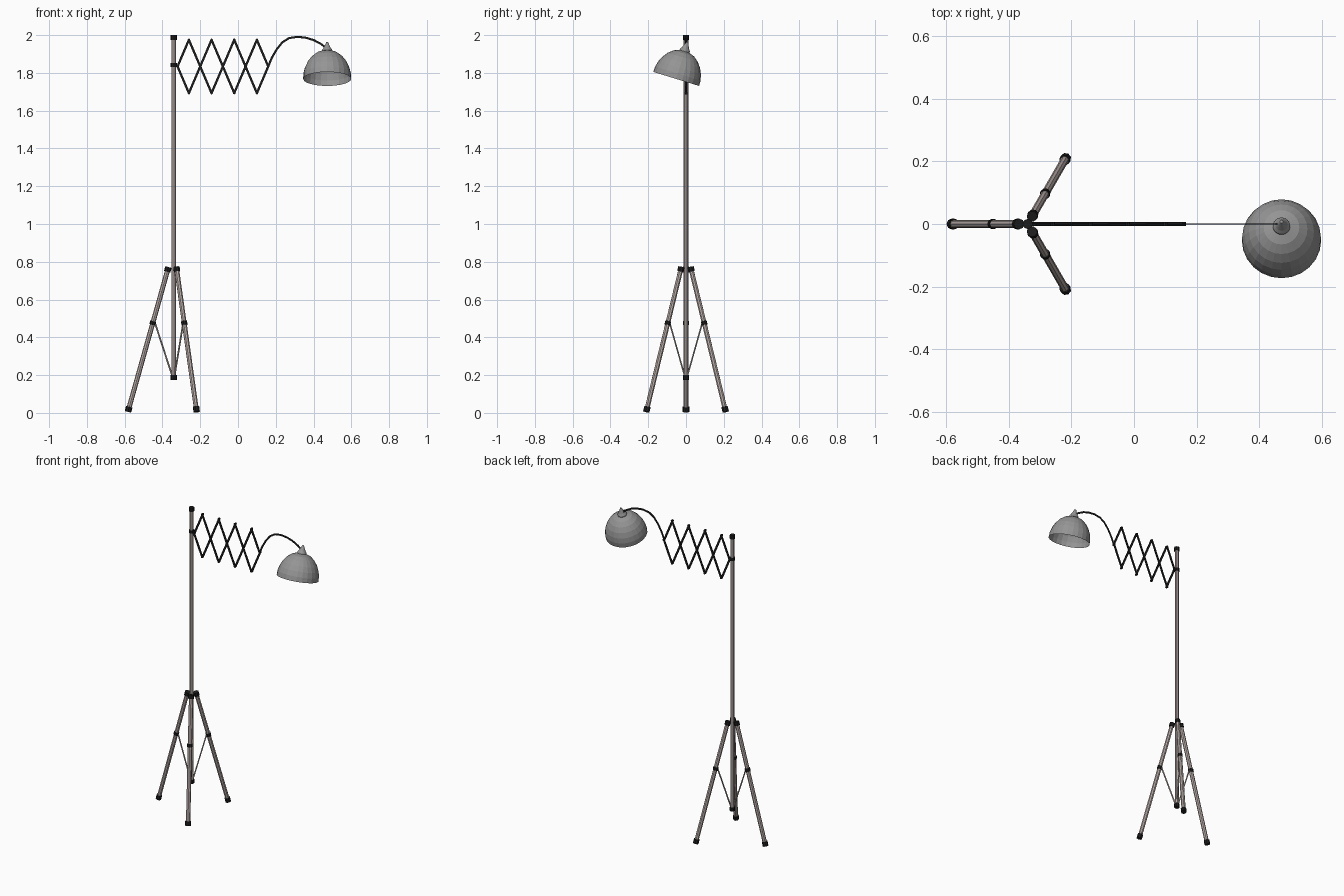
import bpy, bmesh
from math import sin, cos, radians, pi
from mathutils import Vector, Matrix

if "Cube" in bpy.data.objects:
    bpy.data.objects.remove(bpy.data.objects["Cube"])


def material(name, c):
    m = bpy.data.materials.new(name)
    m.diffuse_color = (*c, 1)
    m.use_nodes = True
    m.node_tree.nodes["Principled BSDF"].inputs["Base Color"].default_value = m.diffuse_color
    return m


METAL = material("warm_metal", (0.50, 0.43, 0.41))
BLACK = material("black", (0.012, 0.012, 0.012))
GREY = material("shade_grey", (0.30, 0.30, 0.30))


def finish(name, bm, mat):
    me = bpy.data.meshes.new(name)
    bm.to_mesh(me)
    bm.free()
    ob = bpy.data.objects.new(name, me)
    bpy.context.collection.objects.link(ob)
    me.materials.append(mat)
    return ob


def rod(name, a, b, r, mat, sides=8):
    """Cylinder between two points."""
    a, b = Vector(a), Vector(b)
    d = b - a
    m = Matrix.Translation((a + b) / 2) @ d.to_track_quat('Z', 'Y').to_matrix().to_4x4()
    bm = bmesh.new()
    bmesh.ops.create_cone(bm, cap_ends=True, segments=sides, radius1=r, radius2=r,
                          depth=d.length, matrix=m)
    return finish(name, bm, mat)


def strip(name, pts, y, width, thick, mat):
    """Flat strip following x-z points, with its thickness along y."""
    bm = bmesh.new()
    rings = []
    for i, p in enumerate(pts):
        p0, p1 = pts[max(i - 1, 0)], pts[min(i + 1, len(pts) - 1)]
        t = (Vector(p1) - Vector(p0)).normalized()
        n = Vector((-t.y, t.x)) * width / 2
        rings.append([bm.verts.new((p[0] + s * n.x, y + q * thick / 2, p[1] + s * n.y))
                      for s, q in ((1, 1), (1, -1), (-1, -1), (-1, 1))])
    for r0, r1 in zip(rings, rings[1:]):
        for k in range(4):
            bm.faces.new((r0[k], r0[(k + 1) % 4], r1[(k + 1) % 4], r1[k]))
    bm.faces.new(rings[0])
    bm.faces.new(rings[-1][::-1])
    bmesh.ops.recalc_face_normals(bm, faces=bm.faces[:])
    return finish(name, bm, mat)


PX = -0.34

# Pole and its black collars
rod("pole", (PX, 0, 0.18), (PX, 0, 1.99), 0.0125, METAL)
for label, z0, z1 in (("bottom", 0.175, 0.20), ("arm", 1.832, 1.852), ("top", 1.975, 2.0)):
    rod("pole_collar_" + label, (PX, 0, z0), (PX, 0, z1), 0.0165, BLACK)

# Three legs with caps, joints and braces
for i, ang in enumerate((180, 60, -60)):
    u = Vector((cos(radians(ang)), sin(radians(ang)), 0))
    o = Vector((PX, 0, 0))
    top = o + u * 0.028 + Vector((0, 0, 0.772))
    foot = o + u * 0.243 + Vector((0, 0, 0.0055))
    d = (foot - top).normalized()
    rod(f"leg_{i}", top + d * 0.004, foot - d * 0.004, 0.013, METAL)
    rod(f"leg_top_cap_{i}", top, top + d * 0.025, 0.0175, BLACK)
    rod(f"leg_foot_cap_{i}", foot - d * 0.028, foot, 0.0175, BLACK)
    mid = top.lerp(foot, 0.387)
    rod(f"leg_joint_{i}", mid - d * 0.01, mid + d * 0.01, 0.0165, BLACK)
    rod(f"brace_{i}", mid - u * 0.012, o + u * 0.008 + Vector((0, 0, 0.195)), 0.0045, METAL, 6)

# Scissor arm: rising bars behind, falling bars in front
X0, ZC, H, P = -0.32, 1.834, 0.141, 0.12
strip("arm_bracket", [(PX + 0.01, ZC + 0.004), (X0 + 0.005, ZC)], 0, 0.014, 0.012, BLACK)
for s, label, y in ((1, "rising", 0.003), (-1, "falling", -0.003)):
    bars = [((X0, ZC), (X0 + P / 2, ZC + s * H))]
    bars += [((X0 + P * (k + 0.5), ZC - s * H), (X0 + P * (k + 1.5), ZC + s * H)) for k in range(3)]
    bars += [((X0 + P * 3.5, ZC - s * H), (X0 + P * 4, ZC))]
    for k, b in enumerate(bars):
        strip(f"arm_bar_{label}_{k}", b, y, 0.012, 0.006, BLACK)
for k in range(5):
    rod(f"arm_centre_pivot_{k}", (X0 + P * k, -0.007, ZC), (X0 + P * k, 0.007, ZC), 0.007, BLACK)
for k in range(4):
    for s in (1, -1):
        x, z = X0 + P * (k + 0.5), ZC + s * H
        rod(f"arm_end_pivot_{k}_{s}", (x, -0.007, z), (x, 0.007, z), 0.007, BLACK)

# Curved neck holding the shade
neck = [(0.16, 1.834), (0.178, 1.878), (0.205, 1.925), (0.235, 1.962), (0.27, 1.984), (0.315, 1.991),
        (0.36, 1.986), (0.40, 1.974), (0.438, 1.954), (0.47, 1.93)]
strip("curved_neck", neck, 0, 0.011, 0.004, BLACK)

# Tilted open dome shade with a conical cap
SEG = 24
TILT = Matrix.Translation((0.472, -0.052, 1.768)) @ Matrix.Rotation(radians(-17), 4, 'X')


def lathe(name, profile, mat):
    bm = bmesh.new()
    rings = [[bm.verts.new(TILT @ Vector((r * cos(2 * pi * k / SEG), r * sin(2 * pi * k / SEG), h)))
              for k in range(SEG)] for r, h in profile]
    for a, b in zip(rings, rings[1:]):
        for k in range(SEG):
            n = (k + 1) % SEG
            bm.faces.new((a[k], a[n], b[n], b[k]))
    bm.faces.new(rings[-1])
    return finish(name, bm, mat)


lathe("lamp_shade", [(0.127, 0), (0.126, 0.03), (0.118, 0.062), (0.104, 0.092),
                     (0.083, 0.120), (0.057, 0.141), (0.028, 0.152)], GREY)
lathe("shade_cap", [(0.028, 0.148), (0.027, 0.160), (0.020, 0.170), (0.012, 0.187), (0.005, 0.203)], GREY)
